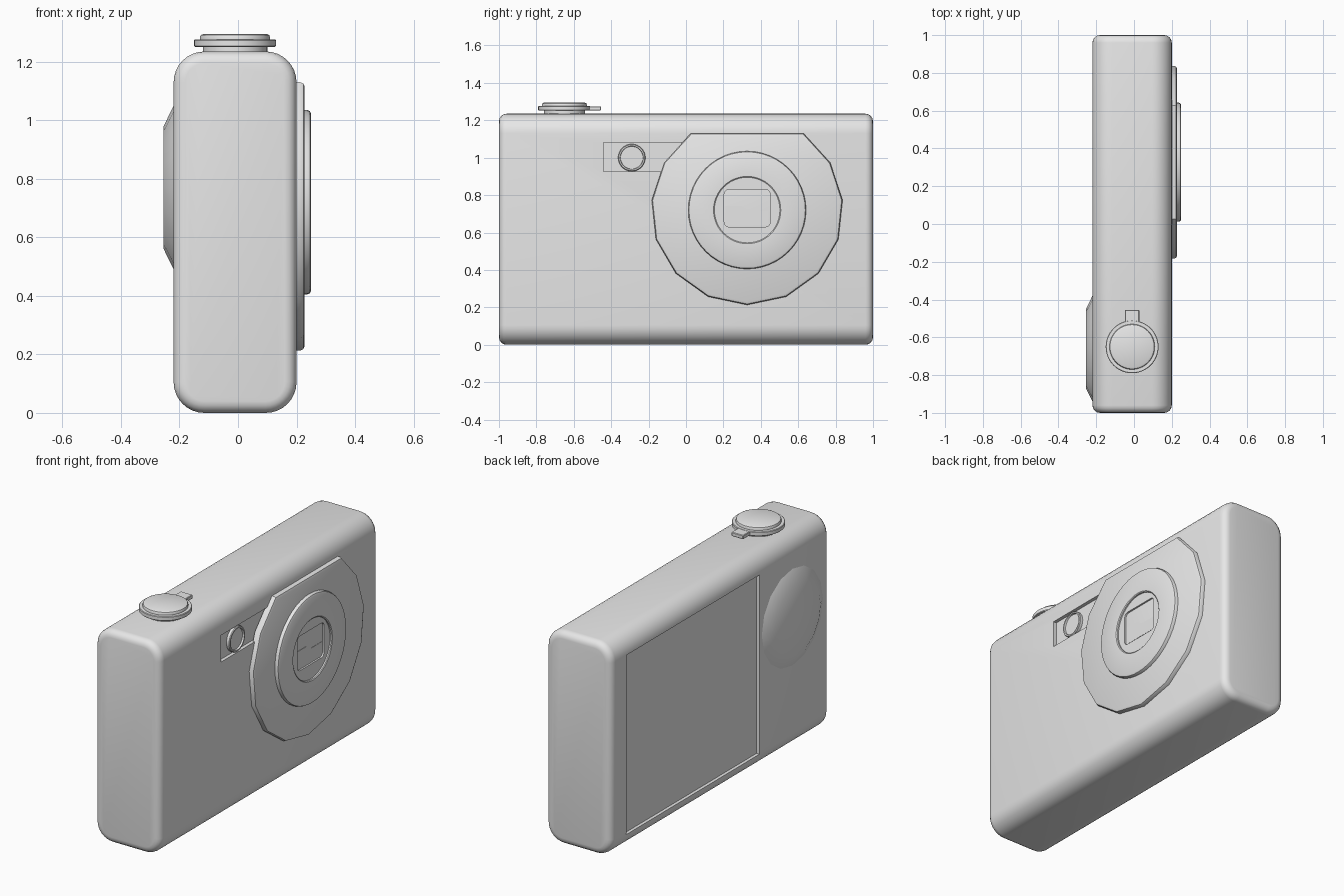
import bpy
import bmesh
from math import cos, sin, pi, radians
from mathutils import Matrix, Vector

cube = bpy.data.objects.get("Cube")
if cube:
    bpy.data.objects.remove(cube, do_unlink=True)

grey = bpy.data.materials.new("light grey")
grey.use_nodes = True
grey.diffuse_color = (0.8, 0.8, 0.8, 1)
grey.node_tree.nodes["Principled BSDF"].inputs["Base Color"].default_value = (0.8, 0.8, 0.8, 1)


def finish(name, bm):
    bmesh.ops.recalc_face_normals(bm, faces=bm.faces[:])
    mesh = bpy.data.meshes.new(name)
    bm.to_mesh(mesh)
    bm.free()
    mesh.materials.append(grey)
    obj = bpy.data.objects.new(name, mesh)
    bpy.context.collection.objects.link(obj)
    return obj


def box(lo, hi):
    bm = bmesh.new()
    bmesh.ops.create_cube(bm, size=1)
    lo, hi = Vector(lo), Vector(hi)
    for v in bm.verts:
        v.co = (lo + hi) / 2 + v.co * (hi - lo)
    return bm


def prism(name, points, x0, x1, bevel=0):
    """Extrude a (y, z) outline along x, optionally rounding the outer rim."""
    bm = bmesh.new()
    base = bm.faces.new([bm.verts.new((x0, y, z)) for y, z in points])
    new = bmesh.ops.extrude_face_region(bm, geom=[base])["geom"]
    for v in new:
        if isinstance(v, bmesh.types.BMVert):
            v.co.x = x1
    if bevel:
        rim = [e for e in bm.edges if all(abs(v.co.x - x1) < 1e-5 for v in e.verts)]
        bmesh.ops.bevel(bm, geom=rim, offset=bevel, segments=2, profile=0.5, affect="EDGES")
    return finish(name, bm)


def lathe(name, profile, centre, axis, segments=48):
    """Spin a (radius, height) profile about the given axis."""
    bm = bmesh.new()
    verts = [bm.verts.new((r, 0, h)) for r, h in profile]
    edges = [bm.edges.new(pair) for pair in zip(verts, verts[1:])]
    bmesh.ops.spin(bm, geom=verts + edges, cent=(0, 0, 0), axis=(0, 0, 1),
                   angle=2 * pi, steps=segments, use_duplicate=False)
    bmesh.ops.remove_doubles(bm, verts=bm.verts[:], dist=1e-5)
    turn = Vector((0, 0, 1)).rotation_difference(Vector(axis)).to_matrix().to_4x4()
    bm.transform(Matrix.Translation(centre) @ turn)
    return finish(name, bm)


def rounded_rect(cy, cz, w, h, r, steps=4):
    points = []
    for k, (sy, sz) in enumerate([(1, 1), (-1, 1), (-1, -1), (1, -1)]):
        for i in range(steps + 1):
            a = (k + i / steps) * pi / 2
            points.append((cy + sy * (w / 2 - r) + r * cos(a), cz + sz * (h / 2 - r) + r * sin(a)))
    return points


def cut(target, cutter):
    mod = target.modifiers.new("cut", "BOOLEAN")
    mod.operation = "DIFFERENCE"
    mod.solver = "EXACT"
    mod.object = cutter
    bpy.context.view_layer.objects.active = target
    bpy.ops.object.modifier_apply(modifier=mod.name)
    bpy.data.objects.remove(cutter, do_unlink=True)


# Body: rounded long edges, then softened ends
bm = box((-0.22, -1, 0), (0.2, 1, 1.235))
long_edges = [e for e in bm.edges if abs(e.verts[0].co.y - e.verts[1].co.y) > 1]
bmesh.ops.bevel(bm, geom=long_edges, offset=0.105, segments=8, profile=0.5, affect="EDGES")
ends = [e for e in bm.edges if abs(e.verts[0].co.y - e.verts[1].co.y) < 1e-5]
bmesh.ops.bevel(bm, geom=ends, offset=0.04, segments=4, profile=0.5, affect="EDGES")
body = finish("body", bm)

# Recessed display and viewfinder window
cut(body, finish("display_cutter", box((-0.3, -0.36, 0.09), (-0.2, 0.86, 1.13))))
window = [(-0.44, 0.925), (-0.1, 0.925), (0, 1.08), (-0.44, 1.08)]
cut(body, prism("window_cutter", window, 0.18, 0.3))
lathe("viewfinder", [(0, 0.17), (0.073, 0.17), (0.073, 0.196), (0.069, 0.2), (0.062, 0.2),
                     (0.06, 0.19), (0, 0.19)], (0, -0.29, 1.0), (1, 0, 0), 32)

# Lens cover plate: fifteen-sided disc with a flat top
LY, LZ = 0.327, 0.72
angles = [radians(54 - 24 * i) for i in range(13)]
cover = [(LY + 0.513 * cos(a), LZ + 0.507 * sin(a)) for a in angles]
prism("lens_cover", cover, 0.19, 0.228, 0.016)

# Lens barrel with sunken middle and shutter opening
barrel = lathe("lens_barrel", [(0, 0.205), (0.315, 0.205), (0.315, 0.237), (0.311, 0.246),
                               (0.302, 0.25), (0.18, 0.25), (0.175, 0.246), (0.175, 0.238),
                               (0, 0.238)], (0, LY, LZ), (1, 0, 0))
cut(barrel, prism("shutter_cutter", rounded_rect(LY, 0.73, 0.245, 0.2, 0.025), 0.222, 0.3))

# Lower shutter blade with its stepped edge
blade = [(0.212, 0.638), (0.442, 0.638), (0.442, 0.715), (0.34, 0.715), (0.335, 0.717),
         (0.305, 0.738), (0.297, 0.741), (0.212, 0.741)]
prism("shutter_blade", blade, 0.22, 0.23)

# Low thumb pad on the back
lathe("control_pad", [(0, -0.01), (0.285, -0.01), (0.28, 0), (0.21, 0.034), (0, 0.035)],
      (-0.22, -0.66, 0.77), (-1, 0, 0), 16)

# Shutter button, zoom ring and lever
top = (-0.01, -0.65, 1.235)
lathe("button_base", [(0, -0.01), (0.11, -0.01), (0.11, 0.02), (0, 0.02)], top, (0, 0, 1))
lathe("zoom_ring", [(0, 0.016), (0.137, 0.016), (0.14, 0.019), (0.14, 0.038), (0.137, 0.041),
                    (0, 0.041)], top, (0, 0, 1))
lathe("shutter_button", [(0, 0.035), (0.12, 0.035), (0.12, 0.048), (0.117, 0.056), (0.108, 0.06),
                         (0, 0.06)], top, (0, 0, 1))
bm = box((-0.048, -0.54, 1.252), (0.028, -0.455, 1.275))
bmesh.ops.bevel(bm, geom=bm.edges[:], offset=0.003, segments=1, affect="EDGES")
finish("zoom_lever", bm)

# Smooth shading with sharp edges kept
for obj in bpy.context.collection.objects:
    if obj.type == "MESH" and obj.data.materials and obj.data.materials[0] == grey:
        bpy.ops.object.select_all(action="DESELECT")
        obj.select_set(True)
        bpy.context.view_layer.objects.active = obj
        bpy.ops.object.shade_smooth_by_angle(angle=radians(35))
